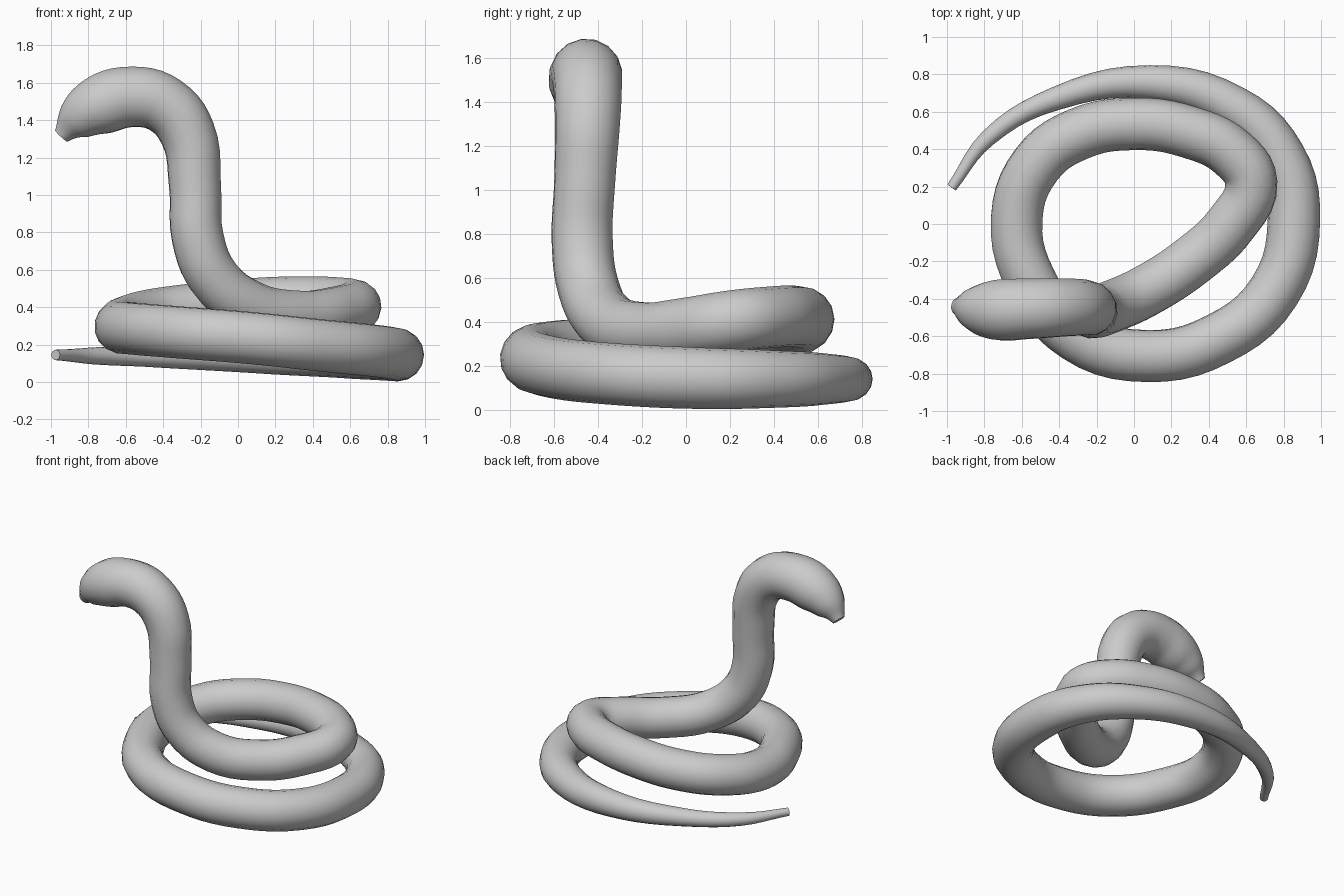
import bpy

# Body centreline from tail tip to snout: x, y, z, radius
path = [
    # tail and lower coil
    (-0.975, 0.195, 0.145, 0.028), (-0.78, 0.46, 0.14, 0.045),
    (-0.42, 0.67, 0.14, 0.063), (0.08, 0.757, 0.14, 0.092),
    (0.53, 0.625, 0.14, 0.117), (0.785, 0.36, 0.14, 0.132),
    (0.855, 0.02, 0.145, 0.14), (0.75, -0.36, 0.165, 0.14),
    (0.45, -0.615, 0.195, 0.14), (0.07, -0.706, 0.235, 0.14),
    (-0.31, -0.60, 0.265, 0.14), (-0.55, -0.31, 0.285, 0.14),
    # upper coil
    (-0.627, 0.03, 0.30, 0.14), (-0.52, 0.32, 0.345, 0.14),
    (-0.30, 0.48, 0.38, 0.14), (0.0, 0.535, 0.41, 0.14),
    (0.30, 0.49, 0.425, 0.14), (0.53, 0.375, 0.42, 0.14),
    (0.627, 0.22, 0.405, 0.14), (0.52, 0.0, 0.37, 0.14),
    (0.32, -0.19, 0.35, 0.14), (0.06, -0.36, 0.405, 0.14),
    # raised neck
    (-0.13, -0.445, 0.56, 0.14), (-0.215, -0.472, 0.77, 0.14),
    (-0.23, -0.46, 1.05, 0.14), (-0.27, -0.447, 1.33, 0.15),
    (-0.39, -0.447, 1.48, 0.157),
    # head
    (-0.56, -0.453, 1.525, 0.163), (-0.75, -0.46, 1.475, 0.16),
    (-0.875, -0.45, 1.39, 0.108), (-0.945, -0.44, 1.315, 0.045),
]

# Round tapered sweep along the path
curve = bpy.data.curves.new("snake_body", 'CURVE')
curve.dimensions = '3D'
curve.bevel_depth = 1.0
curve.bevel_resolution = 6
curve.resolution_u = 5
curve.use_fill_caps = True
spline = curve.splines.new('BEZIER')
spline.radius_interpolation = 'CARDINAL'
spline.bezier_points.add(len(path) - 1)
for point, (x, y, z, r) in zip(spline.bezier_points, path):
    point.co = (x, y, z)
    point.radius = r
    point.handle_left_type = point.handle_right_type = 'AUTO'

body = bpy.data.objects.new("snake_body", curve)
bpy.context.collection.objects.link(body)
bpy.context.view_layer.objects.active = body
body.select_set(True)
bpy.ops.object.convert(target='MESH')
bpy.ops.object.shade_smooth_by_angle()
